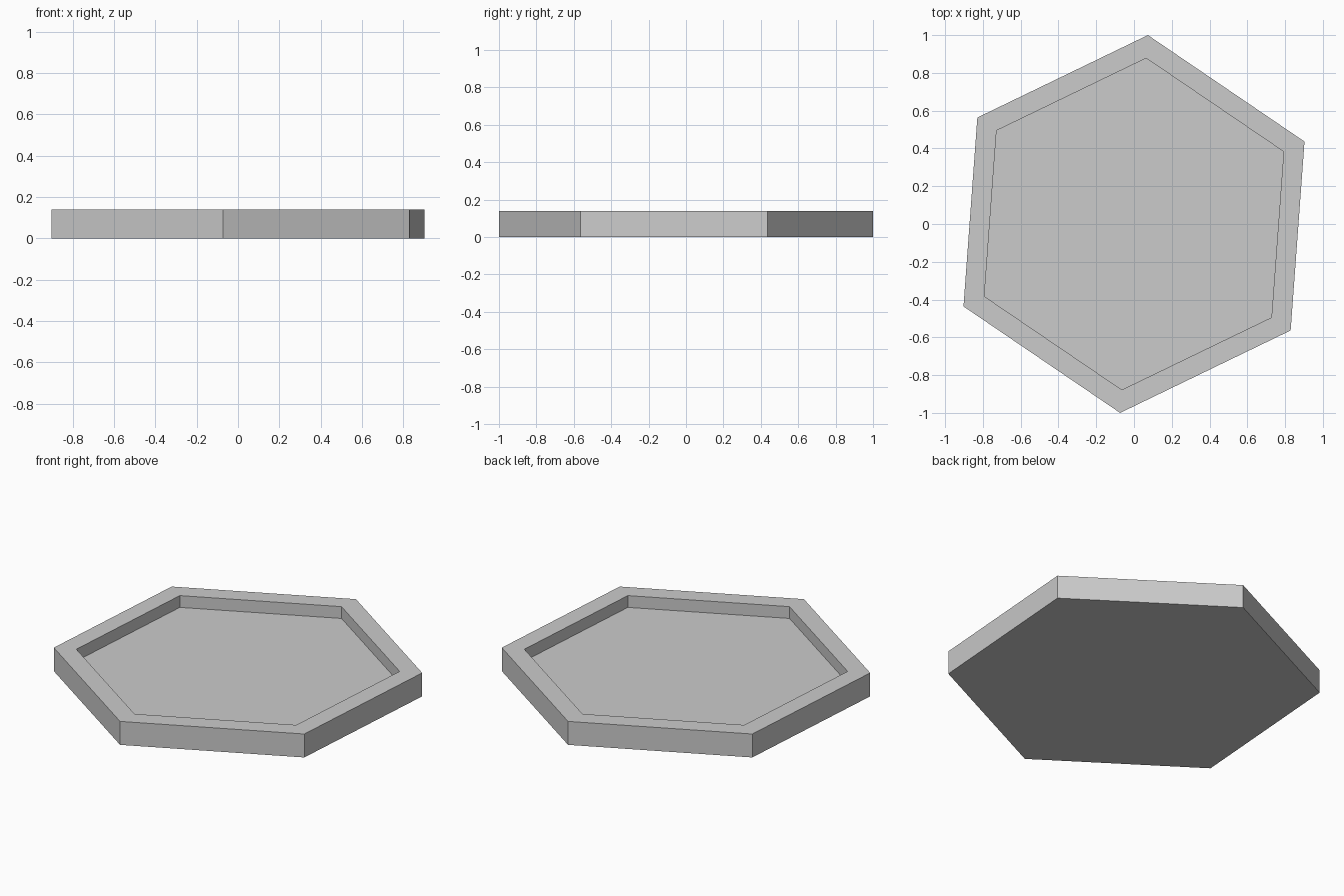
import bpy, bmesh, math

if "Cube" in bpy.data.objects:
    bpy.data.objects.remove(bpy.data.objects["Cube"])

SIDES = 6
TURN = math.radians(85.8)
OUTER, INNER = 1.0027, 0.88
HEIGHT, FLOOR = 0.139, 0.069

bm = bmesh.new()


def ring(radius, z):
    """One hexagonal loop of vertices."""
    return [bm.verts.new((radius * math.cos(TURN + i * math.tau / SIDES),
                          radius * math.sin(TURN + i * math.tau / SIDES), z))
            for i in range(SIDES)]


# outer wall, flat rim, then inner wall down to the recessed floor
rings = [ring(OUTER, 0), ring(OUTER, HEIGHT), ring(INNER, HEIGHT), ring(INNER, FLOOR)]
for a, b in zip(rings, rings[1:]):
    for i in range(SIDES):
        j = (i + 1) % SIDES
        bm.faces.new((a[i], a[j], b[j], b[i]))

# underside and tray floor
bm.faces.new(rings[0][::-1])
bm.faces.new(rings[-1])
bmesh.ops.recalc_face_normals(bm, faces=bm.faces)

mesh = bpy.data.meshes.new("hexagonal_tray")
bm.to_mesh(mesh)
bm.free()
bpy.context.collection.objects.link(bpy.data.objects.new("hexagonal_tray", mesh))
